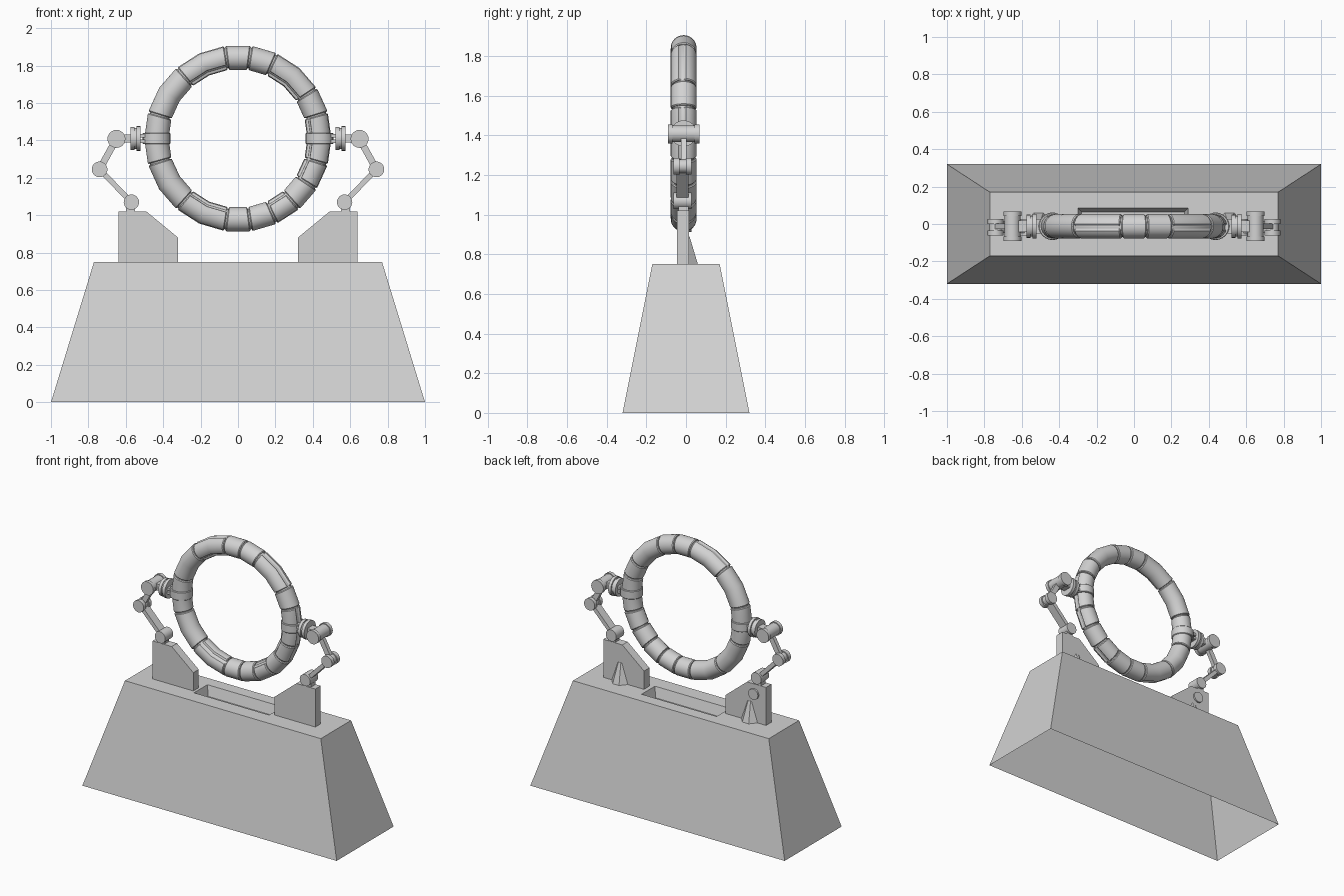
import bpy, bmesh, math
from mathutils import Vector

if "Cube" in bpy.data.objects:
    bpy.data.objects.remove(bpy.data.objects["Cube"])

grey = bpy.data.materials.new("light_grey")
grey.diffuse_color = (0.65, 0.65, 0.65, 1)
grey.use_nodes = True
grey.node_tree.nodes["Principled BSDF"].inputs["Base Color"].default_value = grey.diffuse_color
YC = -0.012          # depth centre of ring and arms
RZ = 1.41            # ring centre height


def finish(name, bm, smooth=False, recalc=True):
    if recalc:
        bmesh.ops.recalc_face_normals(bm, faces=bm.faces)
    me = bpy.data.meshes.new(name)
    bm.to_mesh(me)
    bm.free()
    me.materials.append(grey)
    ob = bpy.data.objects.new(name, me)
    bpy.context.collection.objects.link(ob)
    if smooth:
        bpy.ops.object.select_all(action='DESELECT')
        ob.select_set(True)
        bpy.context.view_layer.objects.active = ob
        bpy.ops.object.shade_smooth_by_angle(angle=math.radians(32))
    return ob


def loft(bm, loops, cap_start=True, cap_end=True):
    rows = [[bm.verts.new(p) for p in lp] for lp in loops]
    n = len(rows[0])
    for a, b in zip(rows, rows[1:]):
        for i in range(n):
            j = (i + 1) % n
            bm.faces.new((a[i], a[j], b[j], b[i]))
    if cap_start:
        bm.faces.new(rows[0][::-1])
    if cap_end:
        bm.faces.new(rows[-1])


def rect(x0, x1, y0, y1, z):
    return [(x0, y0, z), (x1, y0, z), (x1, y1, z), (x0, y1, z)]


def turned(name, axis, centre, profile, sides=24):
    """Lathe of (offset, radius) pairs along x, y or z."""
    bm = bmesh.new()
    loops = []
    for o, r in profile:
        lp = []
        for i in range(sides):
            a = 2 * math.pi * i / sides
            u, v = r * math.cos(a), r * math.sin(a)
            off = {'x': (o, u, v), 'y': (u, o, v), 'z': (u, v, o)}[axis]
            lp.append(Vector(centre) + Vector(off))
        loops.append(lp)
    loft(bm, loops)
    return finish(name, bm, True)


def bar(name, p, q, width, y0, y1):
    """Flat bar in the xz plane from p to q."""
    p, q = Vector(p), Vector(q)
    d = (q - p).normalized() * (width / 2)
    n = Vector((-d.y, d.x))
    pts = [p + n, q + n, q - n, p - n]
    bm = bmesh.new()
    loft(bm, [[(c.x, y, c.y) for c in pts] for y in (y0, y1)])
    return finish(name, bm)


# Base: open-bottomed tapered shell with a shallow tray in its top
bm = bmesh.new()
loft(bm, [rect(-1, 1, -.32, .32, 0), rect(-.77, .77, -.17, .17, .75),
          rect(-.3, .29, -.065, .085, .75), rect(-.28, .27, -.045, .065, .68)],
     cap_start=False)
finish("base", bm, recalc=False)

# Ring: 22 facets, divided into panels of one or two facets over a thin core
N, SIDES, R, MINOR = 22, 32, 0.436, 0.065


def section(k, r, notches=()):
    a = 2 * math.pi * k / N
    pts = []
    for i in range(SIDES):
        t = 2 * math.pi * i / SIDES
        rr = r - (0.011 if i in notches else 0)
        d = R + rr * math.cos(t)
        pts.append(Vector((d * math.cos(a), YC - rr * math.sin(t), RZ + d * math.sin(a))))
    return pts


def blend(a, b, t):
    return [p.lerp(q, t) for p, q in zip(a, b)]


bm = bmesh.new()
core = [section(k, MINOR - 0.01) for k in range(N + 1)]
loft(bm, core, False, False)
bmesh.ops.remove_doubles(bm, verts=bm.verts, dist=1e-5)
finish("ring_core", bm, True)

seams = [-12, -10, -8, -6, -5, -4, -3, -2, -1, 1, 2, 4, 5, 6, 8, 10]
channelled = {-8, -4, -2, -1, 2, 6}       # panels with running channels
for k0, k1 in zip(seams, seams[1:]):
    cut = (0, 1, 12, 13) if k0 in channelled else ()
    full = [section(k, MINOR, cut) for k in range(k0, k1 + 1)]
    slim = [section(k, MINOR - .005, cut) for k in range(k0, k1 + 1)]
    loops = [blend(slim[0], slim[1], .03), blend(full[0], full[1], .07)]
    loops += full[1:-1]
    loops += [blend(full[-1], full[-2], .07), blend(slim[-1], slim[-2], .03)]
    bm = bmesh.new()
    loft(bm, loops)
    finish("ring_panel", bm, True)

for s in (-1, 1):
    # Pedestal plate with sloped inner shoulder
    bm = bmesh.new()
    outline = [(.32, .75), (.64, .75), (.64, 1.02), (.49, 1.02), (.32, .88)]
    loft(bm, [[(s * x, y, z) for x, z in outline] for y in (-.045, .015)])
    finish("pedestal", bm)

    # Tapered buttress behind the pedestal
    bm = bmesh.new()
    loft(bm, [[(s * .51 - .065, .013, .75), (s * .51 + .065, .013, .75),
               (s * .51 + .025, .06, .75), (s * .51 - .025, .06, .75)],
              [(s * .51 - .018, .013, .89), (s * .51 + .018, .013, .89),
               (s * .51 + .01, .018, .89), (s * .51 - .01, .018, .89)]])
    finish("buttress", bm)

    # Shoulder foot and three pivots of the arm
    low, mid, top = (s * .57, 1.07), (s * .74, 1.245), (s * .65, 1.408)
    bar("arm_foot", (s * .575, 1.015), (s * .575, 1.06), .05, YC - .025, YC + .025)
    turned("lower_pivot", 'y', (low[0], YC - .005, low[1]), [(-.045, .041), (.045, .041)])
    for e in (-1, 1):
        turned("elbow_cheek", 'y', (mid[0], YC - .005 + e * .031, mid[1]),
               [(-.014, .042), (.014, .042)])
        turned("upper_pivot_cap", 'y', (top[0], YC + e * .068, top[1]),
               [(-.012, .048), (.012, .048)])
    turned("elbow_pin", 'y', (mid[0], YC - .005, mid[1]), [(-.03, .034), (.03, .034)])
    turned("upper_pivot", 'y', (top[0], YC, top[1]), [(-.06, .042), (.06, .042)])

    # Arm links
    bar("lower_link", low, mid, .028, YC - .035, YC + .025)
    bar("upper_link", mid, top, .036, YC - .014, YC + .014)

    # Wrist: neck, stepped disc, prongs and the band clamped on the ring
    bar("wrist_neck", (s * .56, RZ), (s * .65, RZ), .045, YC - .03, YC + .03)
    turned("wrist_disc", 'x', (s * .548, YC, RZ),
           [(-.027, .062), (-.006, .062), (-.006, .056), (.006, .056),
            (.006, .066), (.027, .066)])
    for e in (-1, 1):
        bar("clamp_prong", (s * .49, RZ + e * .014), (s * .53, RZ + e * .014),
            .018, YC - .04, YC + .04)
    turned("clamp_band", 'z', (s * R, YC, RZ),
           [(-.03, .07), (-.026, .074), (.026, .074), (.03, .07)])

# Round boss on the back of the left pedestal
turned("pedestal_boss", 'y', (-.546, .015, .95), [(-.005, .038), (.012, .038)])
